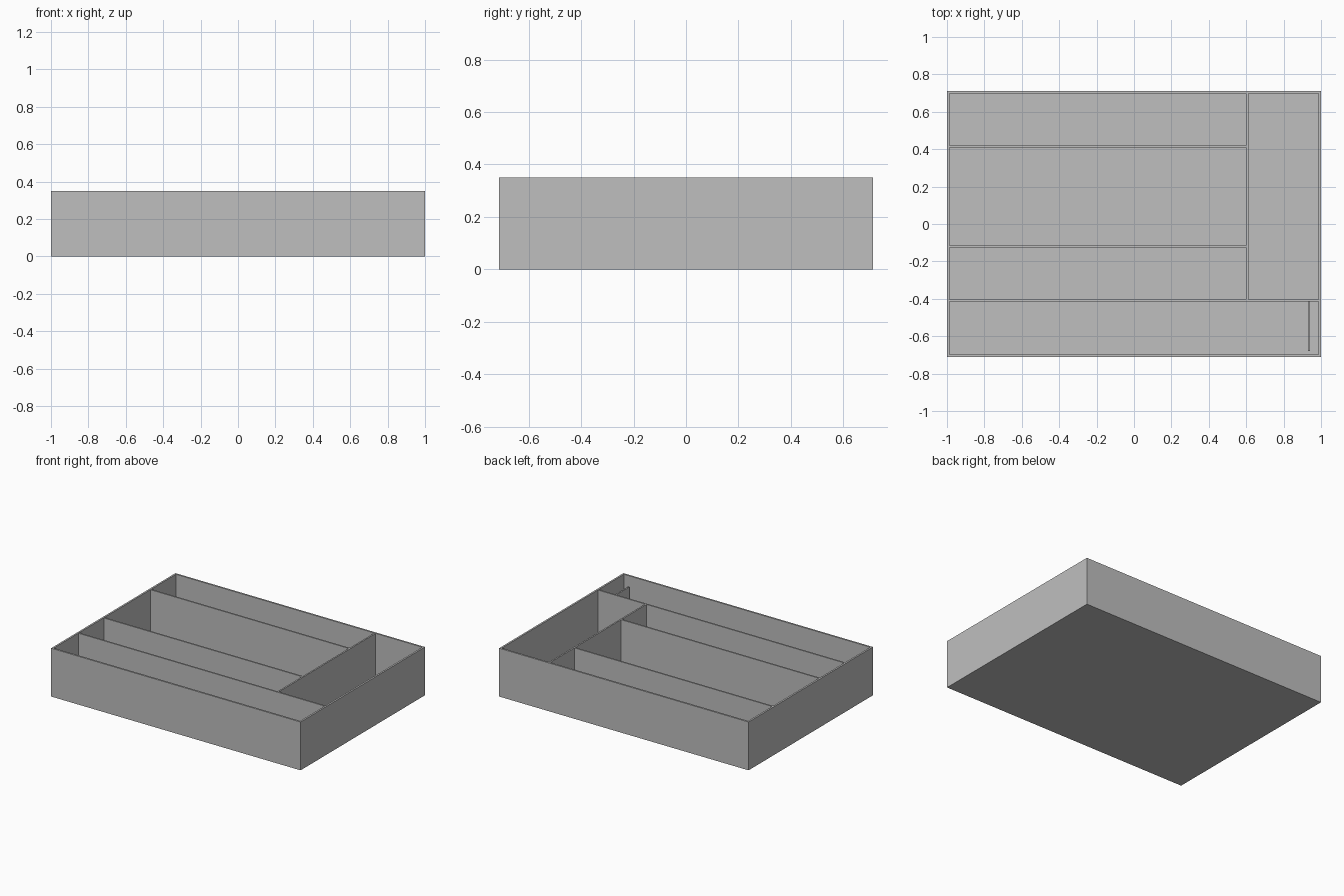
import bpy
import bmesh

cube = bpy.data.objects.get("Cube")
if cube:
    bpy.data.objects.remove(cube, do_unlink=True)

# Single flat grey
grey = bpy.data.materials.new("plain_grey")
grey.use_nodes = True
colour = (0.52, 0.52, 0.52, 1)
grey.diffuse_color = colour
grey.node_tree.nodes["Principled BSDF"].inputs["Base Color"].default_value = colour

W, D, H = 1.0, 0.712, 0.35   # half width, half depth, height
T = 0.013                    # wall and floor thickness
IX, IY = W - T, D - T        # inner faces of the walls


def finish(name, bm):
    mesh = bpy.data.meshes.new(name)
    bm.to_mesh(mesh)
    bm.free()
    mesh.materials.append(grey)
    obj = bpy.data.objects.new(name, mesh)
    bpy.context.collection.objects.link(obj)
    return obj


def box(name, x, y, z):
    """Box spanning the given (low, high) ranges."""
    bm = bmesh.new()
    bmesh.ops.create_cube(bm, size=1)
    for v in bm.verts:
        v.co = [r[c > 0] for r, c in zip((x, y, z), v.co)]
    return finish(name, bm)


# Tray shell: block with its top inset and sunk to the floor
bm = bmesh.new()
bmesh.ops.create_cube(bm, size=1)
for v in bm.verts:
    v.co = (v.co.x * 2 * W, v.co.y * 2 * D, (v.co.z + 0.5) * H)
bm.normal_update()
top = max(bm.faces, key=lambda f: f.normal.z)
bmesh.ops.inset_region(bm, faces=[top], thickness=T, use_even_offset=True)
well = bmesh.ops.extrude_discrete_faces(bm, faces=[top])["faces"][0]
for v in well.verts:
    v.co.z = T
bmesh.ops.recalc_face_normals(bm, faces=bm.faces)
finish("tray_shell", bm)

# Full-width front divider and the cross divider behind it
P = 0.011
rise = (T, H - 0.002)
front_y = -0.415
cross_x = 0.6
box("front_divider", (-IX, IX), (front_y, front_y + P), rise)
box("cross_divider", (cross_x, cross_x + P), (front_y + P, IY), rise)

# Long dividers running from the side wall to the cross divider
for name, y in (("middle_divider", -0.125), ("back_divider", 0.41)):
    box(name, (-IX, cross_x), (y, y + P), rise)

# Short lower fin at the end of the front compartment
box("end_fin", (0.931, 0.941), (-0.68, front_y), (T, 0.28))
